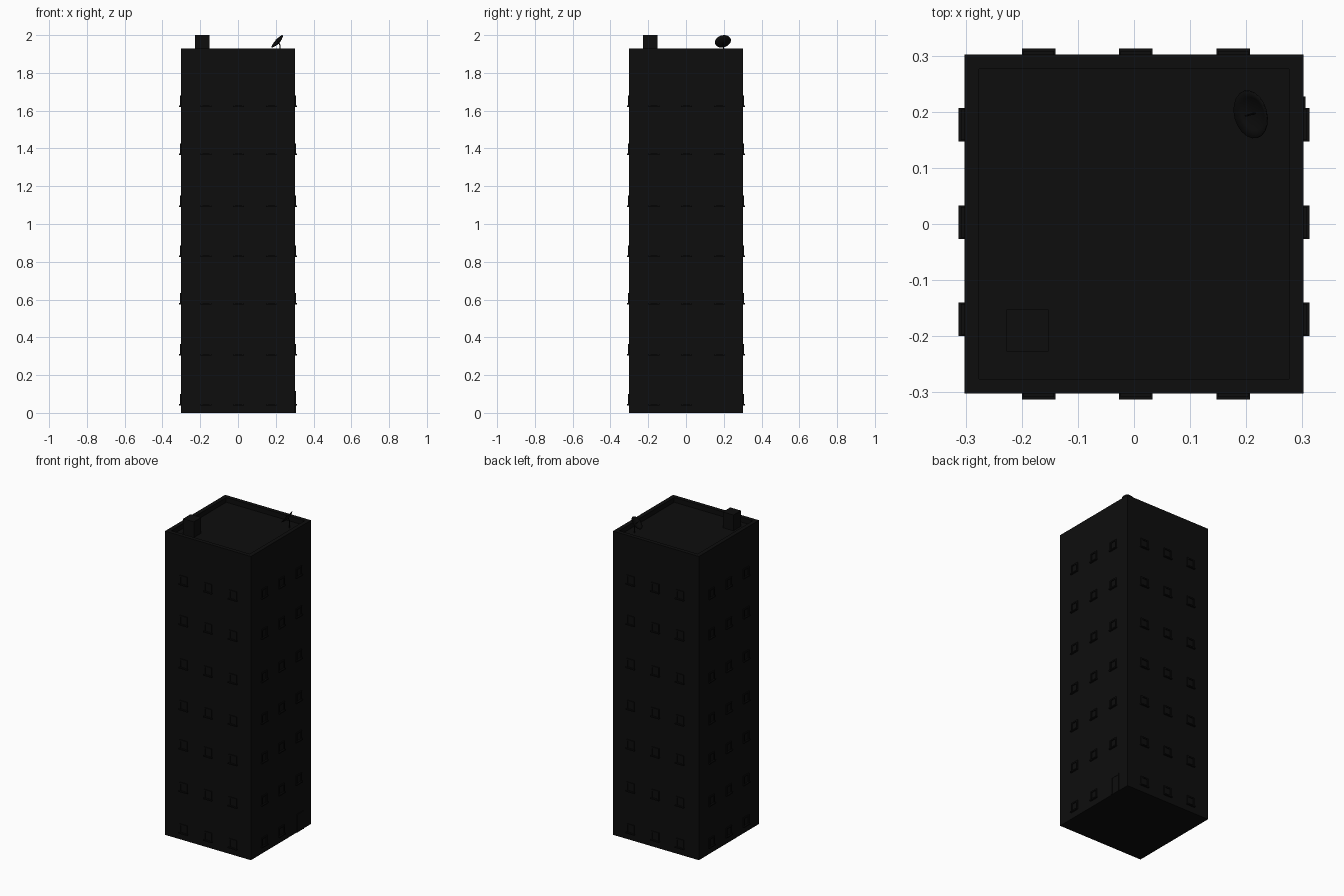
import bpy, bmesh, math
from mathutils import Vector, Matrix

cube = bpy.data.objects.get("Cube")
if cube:
    bpy.data.objects.remove(cube, do_unlink=True)

HALF, TOP, FLOOR = 0.302, 1.93, 1.9

black = bpy.data.materials.new("near_black")
black.use_nodes = True
black.diffuse_color = (0.004, 0.004, 0.004, 1)
black.node_tree.nodes["Principled BSDF"].inputs["Base Color"].default_value = black.diffuse_color


def add_box(bm, lo, hi, matrix=Matrix()):
    """Axis-aligned box between two corners, then transformed."""
    lo, hi = Vector(lo), Vector(hi)
    size = Matrix.Diagonal((*(hi - lo), 1))
    bmesh.ops.create_cube(bm, size=1, matrix=matrix @ Matrix.Translation((lo + hi) / 2) @ size)


def finish(name, bm):
    bmesh.ops.recalc_face_normals(bm, faces=bm.faces)
    mesh = bpy.data.meshes.new(name)
    bm.to_mesh(mesh)
    bm.free()
    mesh.materials.append(black)
    obj = bpy.data.objects.new(name, mesh)
    bpy.context.collection.objects.link(obj)
    return obj


def add_rod(bm, a, b, radius):
    a, b = Vector(a), Vector(b)
    turn = (b - a).to_track_quat('Z', 'Y').to_matrix().to_4x4()
    bmesh.ops.create_cone(bm, cap_ends=True, segments=8, radius1=radius, radius2=radius,
                          depth=(b - a).length, matrix=Matrix.Translation((a + b) / 2) @ turn)


# Tower with an inset, sunken roof that leaves a parapet
bm = bmesh.new()
add_box(bm, (-HALF, -HALF, 0), (HALF, HALF, TOP))
roof = max(bm.faces, key=lambda f: f.calc_center_median().z)
bmesh.ops.inset_individual(bm, faces=[roof], thickness=0.037)
well = bmesh.ops.extrude_discrete_faces(bm, faces=[roof])["faces"][0]
bmesh.ops.translate(bm, verts=well.verts, vec=(0, 0, FLOOR - TOP))
finish("tower", bm)

# Framed windows with sills, three per floor on every side
ROWS = (0.04, 0.305, 0.575, 0.825, 1.09, 1.365, 1.62)
COLUMNS = (-0.17, 0.003, 0.177)
W, H, BAR = 0.03, 0.06, 0.008


def add_window(bm, place):
    front, back = -HALF - 0.006, -HALF + 0.004
    for side in (-1, 1):
        x = sorted((side * (W - 0.003), side * (W - 0.003 - BAR)))
        add_box(bm, (x[0], front, 0), (x[1], back, H), place)
    add_box(bm, (-W + 0.003, front, H - BAR), (W - 0.003, back, H), place)
    add_box(bm, (-W, -HALF - 0.011, 0), (W, back, 0.007), place)
    add_box(bm, (-W + 0.004, -HALF - 0.001, 0.004), (W - 0.004, back, H - 0.004), place)


for side, name in enumerate(("front", "left", "back", "right")):
    bm = bmesh.new()
    turn = Matrix.Rotation(side * math.pi / 2, 4, 'Z')
    flip = -1 if name in ("back", "right") else 1
    for z in ROWS:
        for x in COLUMNS:
            if name == "left" and z == ROWS[0] and x == COLUMNS[-1]:
                continue  # the door stands here
            add_window(bm, turn @ Matrix.Translation((flip * x, 0, z)))
    finish(name + "_windows", bm)

# Door in its surround
bm = bmesh.new()
add_box(bm, (HALF - 0.004, 0.16, 0), (HALF + 0.002, 0.227, 0.115))
for y in (0.16, 0.218):
    add_box(bm, (HALF - 0.004, y, 0), (HALF + 0.004, y + 0.009, 0.115))
add_box(bm, (HALF - 0.004, 0.16, 0.106), (HALF + 0.004, 0.227, 0.115))
finish("door", bm)

# Rooftop hut
bm = bmesh.new()
add_box(bm, (-0.227, -0.227, FLOOR), (-0.152, -0.152, 2.0))
finish("roof_hut", bm)

# Dish: a shallow bowl spun about its axis and tilted to the sky
axis = Vector((-0.72, -0.2, 0.66)).normalized()
centre = Vector((0.207, 0.195, 1.968))
bm = bmesh.new()
profile = [bm.verts.new((0.043 * t, 0, 0.012 * (t * t - 1))) for t in (0, 0.35, 0.7, 1)]
edges = [bm.edges.new(pair) for pair in zip(profile, profile[1:])]
bmesh.ops.spin(bm, geom=profile + edges, cent=(0, 0, 0), axis=(0, 0, 1), angle=math.tau, steps=20)
bmesh.ops.remove_doubles(bm, verts=bm.verts, dist=0.0001)
tilt = Matrix.Translation(centre) @ axis.to_track_quat('Z', 'Y').to_matrix().to_4x4()
bmesh.ops.transform(bm, matrix=tilt, verts=bm.verts)
dish = finish("dish", bm)
shell = dish.modifiers.new("thickness", 'SOLIDIFY')
shell.thickness = 0.002
bpy.context.view_layer.objects.active = dish
dish.select_set(True)
bpy.ops.object.shade_smooth_by_angle()

# Mast and feed arm of the dish
bm = bmesh.new()
add_rod(bm, (0.222, 0.199, FLOOR), (0.222, 0.199, 1.95), 0.003)
add_rod(bm, (0.222, 0.199, 1.948), centre - axis * 0.012, 0.003)
add_rod(bm, centre - axis * 0.012, centre + axis * 0.012, 0.0015)
finish("dish_mount", bm)
